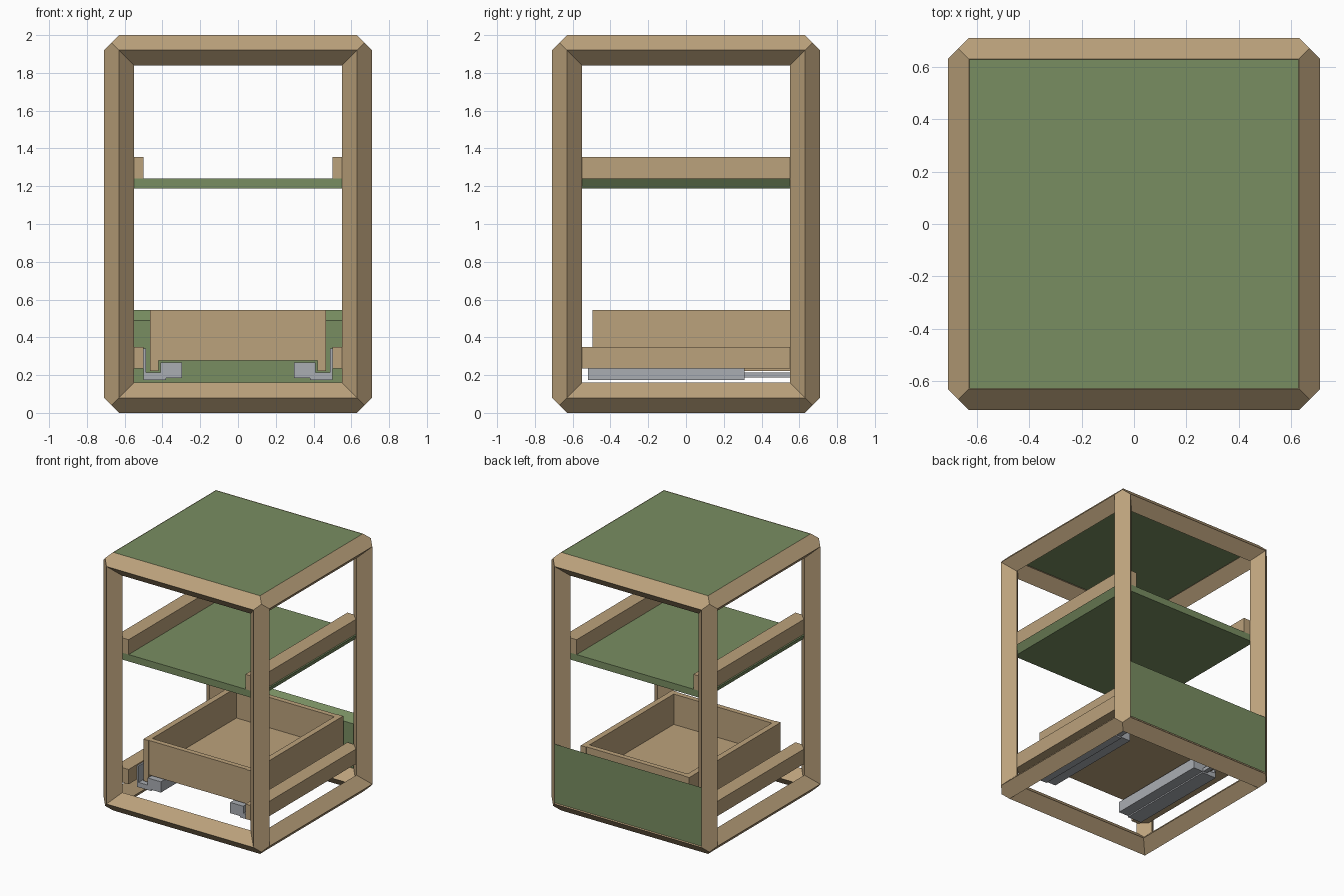
import bpy, bmesh
from mathutils import Vector

if "Cube" in bpy.data.objects:
    bpy.data.objects.remove(bpy.data.objects["Cube"])


def material(name, rgb):
    m = bpy.data.materials.new(name)
    m.diffuse_color = (*rgb, 1)
    m.use_nodes = True
    m.node_tree.nodes["Principled BSDF"].inputs["Base Color"].default_value = m.diffuse_color
    return m


WOOD = material("wood", (0.50, 0.36, 0.20))
GREEN = material("green_board", (0.19, 0.27, 0.12))
STEEL = material("steel", (0.40, 0.42, 0.45))


def finish(name, bm, mat):
    bmesh.ops.remove_doubles(bm, verts=bm.verts, dist=1e-4)
    bmesh.ops.recalc_face_normals(bm, faces=bm.faces)
    me = bpy.data.meshes.new(name)
    bm.to_mesh(me)
    bm.free()
    me.materials.append(mat)
    ob = bpy.data.objects.new(name, me)
    bpy.context.collection.objects.link(ob)
    return ob


def loft(name, low, high, mat):
    """Solid between two matching closed rings of points."""
    bm = bmesh.new()
    a = [bm.verts.new(p) for p in low]
    b = [bm.verts.new(p) for p in high]
    n = len(a)
    bm.faces.new(a)
    bm.faces.new(b)
    for i in range(n):
        bm.faces.new((a[i], a[(i + 1) % n], b[(i + 1) % n], b[i]))
    return finish(name, bm, mat)


def prism(name, pts, z0, z1, mat):
    return loft(name, [(x, y, z0) for x, y in pts], [(x, y, z1) for x, y in pts], mat)


def box(name, x0, x1, y0, y1, z0, z1, mat):
    return prism(name, [(x0, y0), (x1, y0), (x1, y1), (x0, y1)], z0, z1, mat)


def rect(a, b):
    return [(-a, -b), (a, -b), (a, b), (-a, b)]


# Frame: twelve square bars turned on edge, mitred together at the corners
R = 0.08
HALF = Vector((0.63, 0.63, 0.92))
# (along, side 1, side 2) offsets from the corner, outward positive
END = [(0, R, 0), (R / 2, R / 2, R / 2), (0, 0, R),
       (-R, -R, 0), (-R / 2, -R / 2, -R / 2), (-R, 0, -R)]
bm = bmesh.new()
for axis in range(3):
    p, q = (axis + 1) % 3, (axis + 2) % 3
    for sp in (-1, 1):
        for sq in (-1, 1):
            ends = []
            for s in (-1, 1):
                ring = []
                for u, v, w in END:
                    co = Vector((0, 0, 1))
                    co[axis] += s * (HALF[axis] + u)
                    co[p] += sp * (HALF[p] + v)
                    co[q] += sq * (HALF[q] + w)
                    ring.append(bm.verts.new(co))
                ends.append(ring)
            a, b = ends
            for ids in ((0, 1, 2), (2, 3), (3, 4, 5), (5, 0)):
                bm.faces.new([a[i] for i in ids] + [b[i] for i in reversed(ids)])
finish("frame", bm, WOOD)

# Top board with 45 degree edges, seated between the top bars
loft("top_board", [(x, y, 1.945) for x, y in rect(0.575, 0.575)],
     [(x, y, 1.998) for x, y in rect(0.628, 0.628)], GREEN)

# Back board, bevelled the same way, lying on the outer back plane
loft("back_board", [(x, 0.655, 0.3175 + z) for x, z in rect(0.575, 0.1725)],
     [(x, 0.71, 0.3175 + z) for x, z in rect(0.63, 0.2275)], GREEN)


# Middle shelf, corners cut to clear the posts
def shelf_ring(a, b, c, z):
    return [(-a, -b + b - c), (-a, c), (-1.18 + b, b), (1.18 - b, b),
            (a, c), (a, -c), (1.18 - b, -b), (-1.18 + b, -b)], z


rings = []
for a, z in ((0.59, 1.187), (0.625, 1.24)):
    pts, z = shelf_ring(a, 0.625, 1.18 - a, z)
    rings.append([(x, y, z) for x, y in pts])
loft("shelf", rings[0], rings[1], GREEN)

for side, s in (("left", -1), ("right", 1)):
    # Side rails, ends mitred onto the posts
    profile = [(0.50, -0.625), (0.555, -0.625), (0.613, -0.567),
               (0.613, 0.567), (0.555, 0.625), (0.50, 0.625)]
    for level, z in (("upper", 1.24), ("lower", 0.235)):
        prism(f"{level}_rail_{side}", [(s * x, y) for x, y in profile], z, z + 0.115, WOOD)

    # Drawer sides
    box(f"drawer_side_{side}", s * 0.42, s * 0.465, -0.495, 0.625, 0.222, 0.545, WOOD)

    # Drawer slides: stepped section running under the drawer
    section = [(0.50, 0.175), (0.50, 0.34), (0.488, 0.34), (0.488, 0.213), (0.41, 0.213),
               (0.41, 0.268), (0.297, 0.268), (0.297, 0.185), (0.38, 0.185), (0.38, 0.175)]
    loft(f"slide_{side}", [(s * x, -0.52, z) for x, z in section],
         [(s * x, 0.31, z) for x, z in section], STEEL)
    box(f"slide_extension_{side}", s * 0.385, s * 0.42, 0.31, 0.60, 0.187, 0.213, STEEL)

# Drawer front, back and floor
box("drawer_front", -0.42, 0.42, -0.49, -0.45, 0.31, 0.545, WOOD)
box("drawer_back", -0.42, 0.42, 0.58, 0.62, 0.31, 0.545, WOOD)
box("drawer_floor", -0.42, 0.42, -0.49, 0.62, 0.278, 0.31, WOOD)
